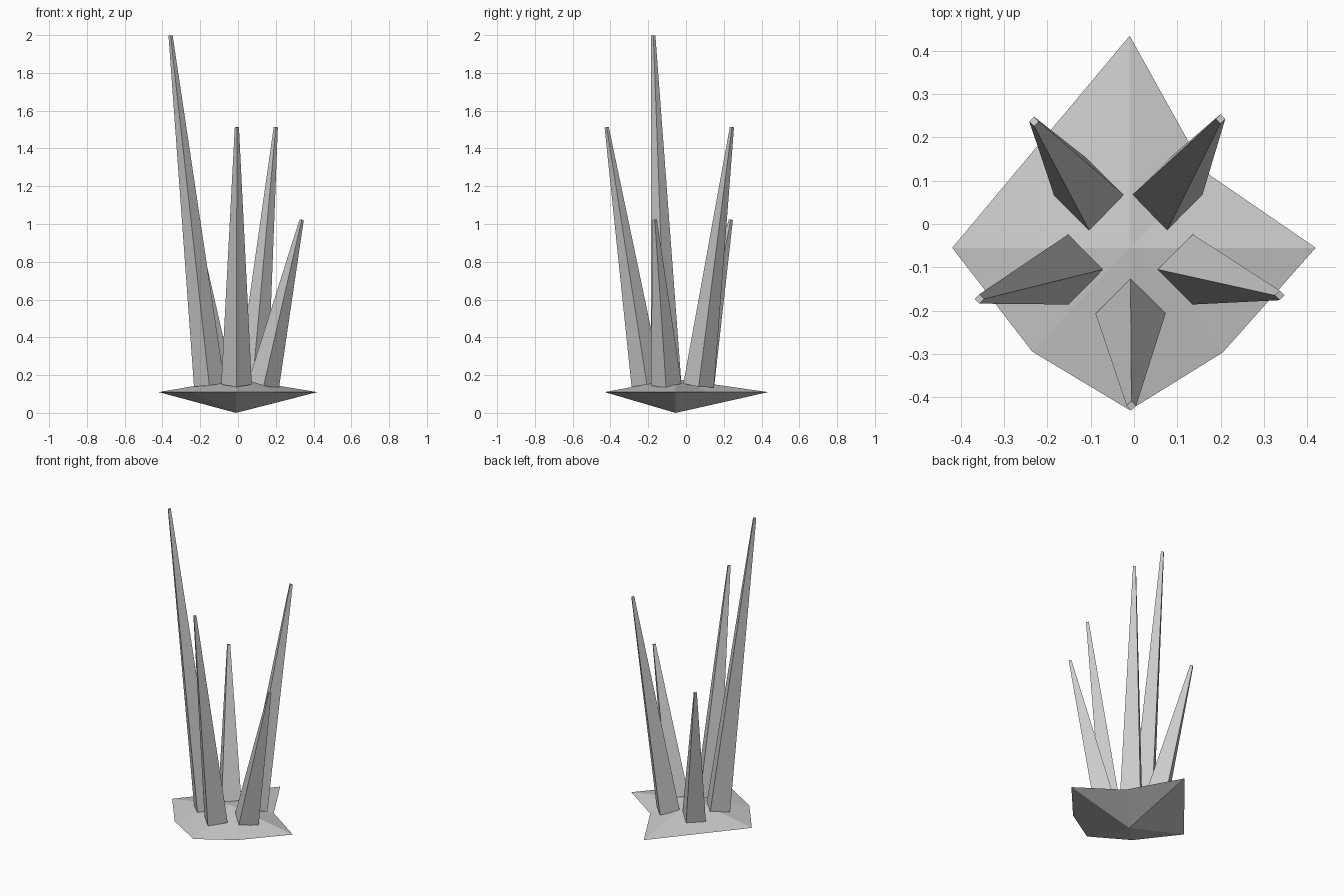
import bpy
from mathutils import Vector

if "Cube" in bpy.data.objects:
    bpy.data.objects.remove(bpy.data.objects["Cube"])


def make_object(name, verts, faces):
    mesh = bpy.data.meshes.new(name)
    mesh.from_pydata(verts, [], faces)
    obj = bpy.data.objects.new(name, mesh)
    bpy.context.collection.objects.link(obj)
    return obj


# Faceted rock base: uneven rim joined to an upper and a lower peak
rim = [(0.42, -0.055), (0.165, 0.12), (-0.01, 0.435), (-0.215, 0.19),
       (-0.42, -0.055), (-0.235, -0.295), (-0.01, -0.43), (0.205, -0.297)]
n = len(rim)
verts = [(x, y, 0.11) for x, y in rim] + [(-0.01, -0.055, 0.18), (-0.01, -0.055, 0)]
faces = []
for i in range(n):
    j = (i + 1) % n
    faces += [(i, j, n), (j, i, n + 1)]
make_object("rock_base", verts, faces)


# Crystal spikes: four-sided tapers whose end caps tilt with the lean
def spike(name, foot, tip, foot_r=0.081, tip_r=0.011):
    foot, tip = Vector(foot), Vector(tip)
    axis = tip - foot
    pts = []
    for centre, r in ((foot, foot_r), (tip, tip_r)):
        for dx, dy in ((1, 0), (0, 1), (-1, 0), (0, -1)):
            dz = -(dx * axis.x + dy * axis.y) / axis.z
            pts.append(centre + Vector((dx, dy, dz)) * r)
    sides = [(i, (i + 1) % 4, (i + 1) % 4 + 4, i + 4) for i in range(4)]
    make_object(name, pts, sides + [(3, 2, 1, 0), (4, 5, 6, 7)])


spike("left_spike", (-0.152, -0.105, 0.148), (-0.357, -0.173, 1.998))
spike("right_spike", (0.136, -0.105, 0.15), (0.337, -0.165, 1.022))
spike("front_spike", (-0.008, -0.207, 0.15), (-0.006, -0.42, 1.513))
spike("back_left_spike", (-0.104, 0.067, 0.145), (-0.231, 0.237, 1.022))
spike("back_right_spike", (0.077, 0.067, 0.145), (0.2, 0.243, 1.513))
